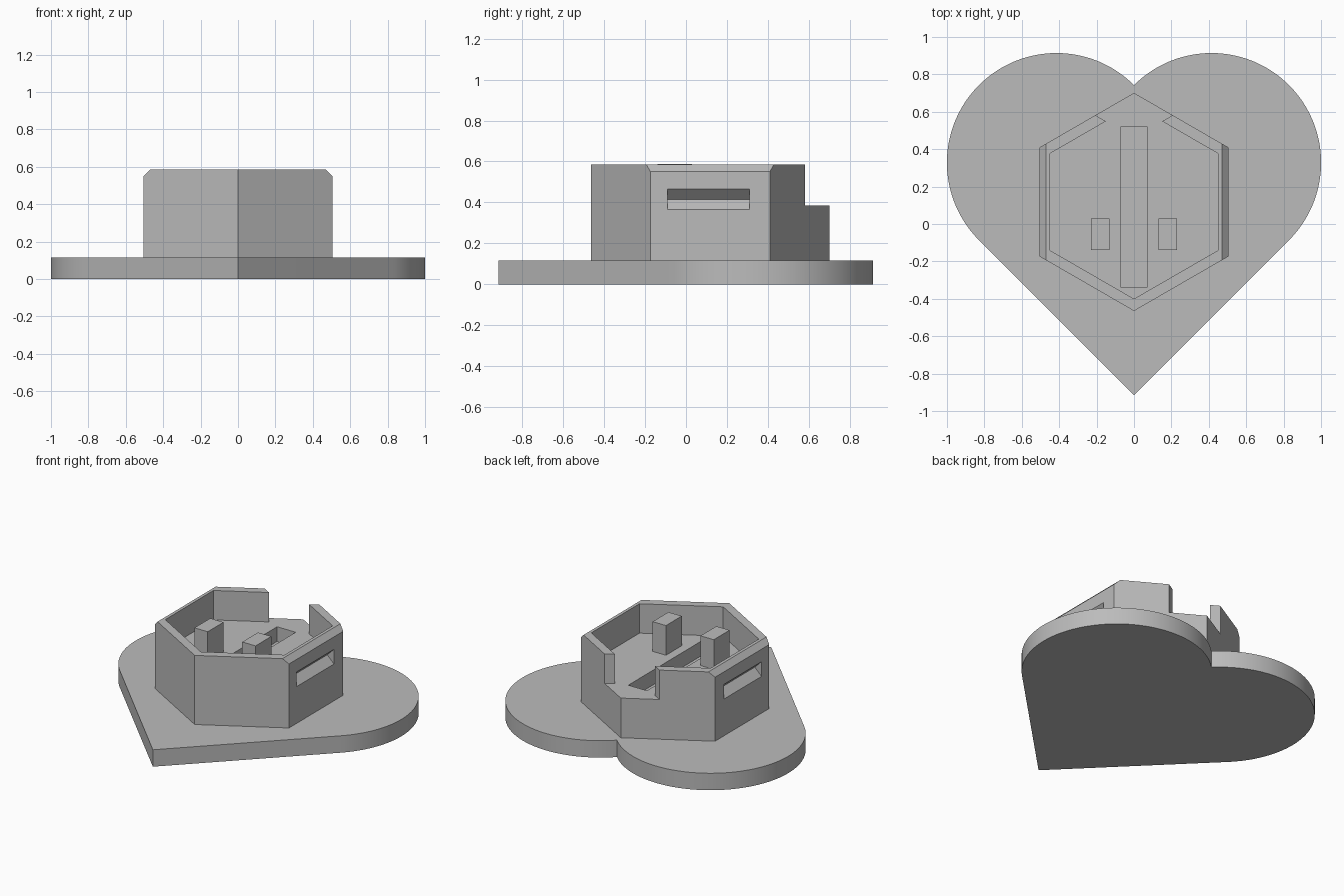
import bpy
import bmesh
from math import sin, cos, pi, sqrt

cube = bpy.data.objects.get("Cube")
if cube:
    bpy.data.objects.remove(cube, do_unlink=True)

grey = bpy.data.materials.new("plain grey")
grey.use_nodes = True
GREY = (0.5, 0.5, 0.5, 1)
grey.diffuse_color = GREY
grey.node_tree.nodes["Principled BSDF"].inputs["Base Color"].default_value = GREY


def prism(name, outline, lo, hi, axis="z"):
    """Extrude an outline: xy along z, or xz along y."""
    def place(p, t):
        return (p[0], p[1], t) if axis == "z" else (p[0], t, p[1])
    bm = bmesh.new()
    low = [bm.verts.new(place(p, lo)) for p in outline]
    high = [bm.verts.new(place(p, hi)) for p in outline]
    bm.faces.new(low)
    bm.faces.new(high)
    n = len(outline)
    for i in range(n):
        j = (i + 1) % n
        bm.faces.new((low[i], low[j], high[j], high[i]))
    bmesh.ops.recalc_face_normals(bm, faces=bm.faces)
    mesh = bpy.data.meshes.new(name)
    bm.to_mesh(mesh)
    bm.free()
    mesh.materials.append(grey)
    obj = bpy.data.objects.new(name, mesh)
    bpy.context.collection.objects.link(obj)
    return obj


def select_only(obj):
    bpy.ops.object.select_all(action="DESELECT")
    obj.select_set(True)
    bpy.context.view_layer.objects.active = obj


def cut(target, cutter):
    cutter.hide_render = True
    mod = target.modifiers.new("cut", "BOOLEAN")
    mod.operation = "DIFFERENCE"
    mod.solver = "EXACT"
    mod.object = cutter
    select_only(target)
    bpy.ops.object.modifier_apply(modifier=mod.name)
    bpy.data.objects.remove(cutter, do_unlink=True)


def rect(x0, x1, y0, y1):
    return [(x0, y0), (x1, y0), (x1, y1), (x0, y1)]


def hexagon(radius, cy):
    return [(radius * sin(i * pi / 3), cy + radius * cos(i * pi / 3)) for i in range(6)]


BASE_TOP, FLOOR, TOP = 0.115, 0.385, 0.585
CENTRE_Y = 0.118

# Heart plate: two lobes over a square corner
R = 0.586
c = R / sqrt(2)
lobe_y = 0.328
steps = 72
right = [(c + R * cos(-pi / 4 + pi * i / steps), lobe_y + R * sin(-pi / 4 + pi * i / steps))
         for i in range(steps + 1)]
notch_y = lobe_y + c
right = right[:-1]
left = [(-x, y) for x, y in reversed(right)]
heart = [(0, lobe_y - 3 * c)] + right + [(0, notch_y)] + left
base = prism("heart_base", heart, 0, BASE_TOP)
select_only(base)
bpy.ops.object.shade_smooth_by_angle(angle=pi / 6)

# Hexagonal housing with an open pocket
housing = prism("hex_housing", hexagon(0.583, CENTRE_Y), BASE_TOP - 0.02, TOP)
cut(housing, prism("pocket", hexagon(0.518, CENTRE_Y), FLOOR, 0.8))

# Doorway at the rear corner
cut(housing, prism("doorway", [(-0.05, 0.491), (0.05, 0.491), (0.6, 0.809), (-0.6, 0.809)],
                   FLOOR, 0.8))

# Long slot in the pocket floor
cut(housing, prism("floor_slot", rect(-0.07, 0.07, -0.34, 0.52), FLOOR - 0.1, 0.5))

# Bevelled rims and V-shaped clip grooves on both flat sides
for s in (1, -1):
    rim = [(s * 0.47, TOP), (s * 0.57, TOP - 0.1), (s * 0.57, TOP + 0.1), (s * 0.37, TOP + 0.1)]
    cut(housing, prism("rim_bevel", rim, -0.6, 0.8, "y"))
    groove = [(s * 0.455, 0.415), (s * 0.555, 0.315), (s * 0.555, 0.515)]
    cut(housing, prism("clip_groove", groove, -0.09, 0.31, "y"))

# Two posts standing on the floor
for name, x in (("left_post", 0.18), ("right_post", -0.18)):
    prism(name, rect(x - 0.05, x + 0.05, -0.14, 0.03), FLOOR - 0.02, TOP + 0.002)
